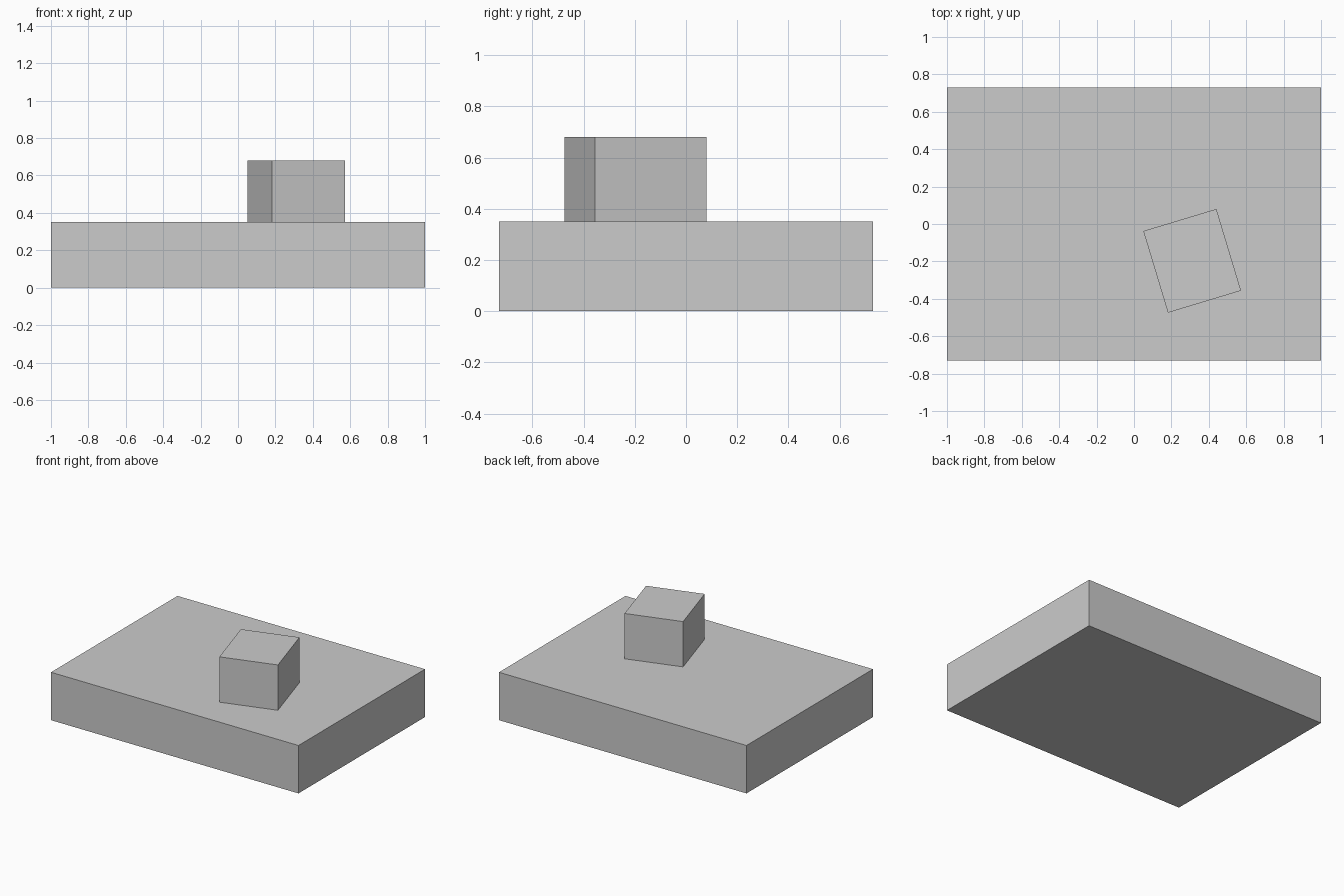
import bpy
from math import radians

old = bpy.data.objects.get("Cube")
if old:
    bpy.data.objects.remove(old, do_unlink=True)

# Single grey finish
GREY = (0.6, 0.6, 0.6, 1)
grey = bpy.data.materials.new("plain_grey")
grey.use_nodes = True
grey.diffuse_color = GREY
grey.node_tree.nodes["Principled BSDF"].inputs["Base Color"].default_value = GREY


def box(name, size, x, y, bottom, turn=0):
    """Flat-faced box resting at height bottom, turned about z in degrees."""
    bpy.ops.mesh.primitive_cube_add(size=1, location=(x, y, bottom + size[2] / 2))
    ob = bpy.context.object
    ob.name = name
    ob.scale = size
    bpy.ops.object.transform_apply(location=False, rotation=False, scale=True)
    ob.rotation_euler.z = radians(turn)
    ob.data.materials.append(grey)
    return ob


# Wide slab with a small turned block on top
base_height = 0.35
box("base_slab", (2, 1.46, base_height), 0, 0, 0)
box("top_block", (0.408, 0.456, 0.331), 0.311, -0.197, base_height, turn=16.8)
